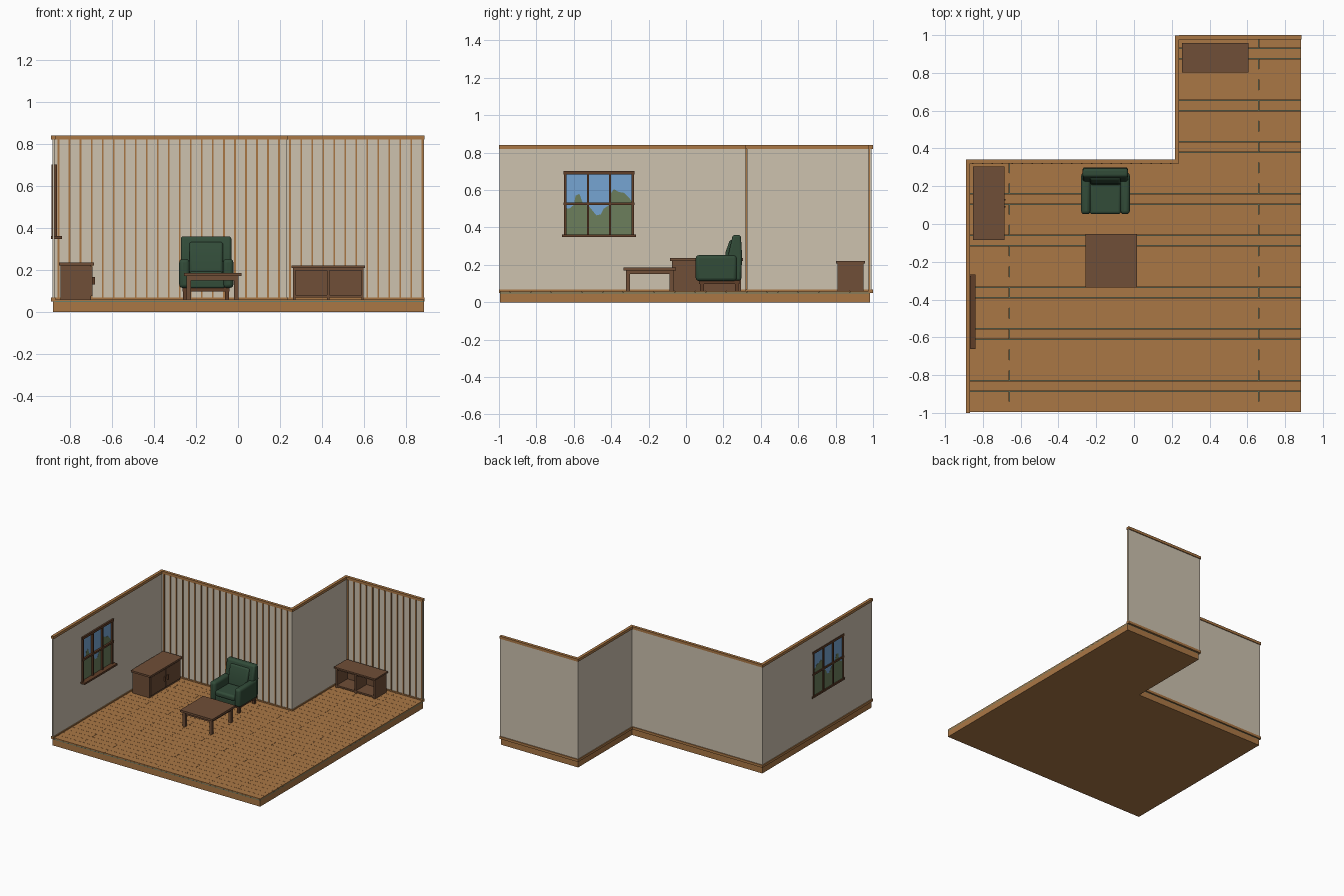
import bpy, bmesh, math
from mathutils import Vector

if "Cube" in bpy.data.objects:
    bpy.data.objects.remove(bpy.data.objects["Cube"])


def mat(name, r, g, b):
    lin = [((c / 255 + 0.055) / 1.055) ** 2.4 for c in (r, g, b)]
    m = bpy.data.materials.new(name)
    m.diffuse_color = (*lin, 1)
    m.use_nodes = True
    m.node_tree.nodes["Principled BSDF"].inputs["Base Color"].default_value = m.diffuse_color
    return m


WALL = mat("cream plaster", 205, 194, 175)
OAK = mat("oak wood", 170, 119, 69)
WALNUT = mat("walnut wood", 112, 78, 55)
FRAME = mat("dark frame wood", 96, 62, 40)
GREEN = mat("green fabric", 50, 76, 57)
SKY = mat("sky blue", 118, 165, 210)
TREE = mat("tree green", 108, 126, 92)
UNDER = mat("grey green underlay", 104, 128, 108)


def finish(name, bm, m, bevel=0, segs=3):
    bmesh.ops.recalc_face_normals(bm, faces=bm.faces)
    me = bpy.data.meshes.new(name)
    bm.to_mesh(me)
    bm.free()
    me.materials.append(m)
    ob = bpy.data.objects.new(name, me)
    bpy.context.collection.objects.link(ob)
    if bevel:
        mod = ob.modifiers.new("round", 'BEVEL')
        mod.width, mod.segments = bevel, segs
        bpy.context.view_layer.objects.active = ob
        ob.select_set(True)
        bpy.ops.object.shade_smooth_by_angle(angle=math.radians(40))
        ob.select_set(False)
    return ob


def boxes(name, m, *bounds, bevel=0):
    """One object from boxes given as (x0, x1, y0, y1, z0, z1)."""
    bm = bmesh.new()
    for x0, x1, y0, y1, z0, z1 in bounds:
        vs = bmesh.ops.create_cube(bm, size=1)["verts"]
        for v in vs:
            v.co = Vector(((x0 + x1) / 2 + v.co.x * (x1 - x0),
                           (y0 + y1) / 2 + v.co.y * (y1 - y0),
                           (z0 + z1) / 2 + v.co.z * (z1 - z0)))
    return finish(name, bm, m, bevel)


def prism(name, m, pts, axis, a, b, bevel=0):
    """Outline extruded along x (points are y, z) or z (points are x, y)."""
    bm = bmesh.new()
    d = Vector((b - a, 0, 0)) if axis == 'x' else Vector((0, 0, b - a))
    f = bm.faces.new([bm.verts.new((a, *p) if axis == 'x' else (*p, a)) for p in pts])
    ext = bmesh.ops.extrude_face_region(bm, geom=[f])["geom"]
    for v in ext:
        if isinstance(v, bmesh.types.BMVert):
            v.co += d
    return finish(name, bm, m, bevel)


# L-shaped floor slab and underlay
ell = [(-.88, -.995), (.885, -.995), (.885, .985), (.228, .985), (.228, .33), (-.88, .33)]
prism("floor_slab", OAK, ell, 'z', 0, .046)
prism("floor_underlay", UNDER, ell, 'z', .046, .051)

# Staggered floorboards
planks, row, g = [], .055, .0006
for i in range(36):
    y0 = -.995 + i * row
    left = -.872 if y0 < .29 else .228
    cuts = [-.88 + .44 * k + .22 * (i % 2) for k in range(5)]
    xs = [left] + [c for c in cuts if left + .03 < c < .86] + [.885]
    for a, b in zip(xs, xs[1:]):
        planks.append((a + g, b - (g if b < .88 else 0), y0 + g, min(y0 + row, .985) - g, .051, .06))
boxes("floorboards", OAK, *planks)

# Walls, with a window opening in the left one
T = .005
wy0, wy1, wz0, wz1 = -.645, -.285, .36, .69
lx, by, cx, ey = -.879, .33, .228, .988
boxes("left_wall", WALL,
      (lx - T, lx + T, -.997, wy0, .055, .83), (lx - T, lx + T, wy1, by + T, .055, .83),
      (lx - T, lx + T, wy0, wy1, .055, wz0), (lx - T, lx + T, wy0, wy1, wz1, .83))
boxes("middle_wall", WALL, (lx + T, cx + T, by - T, by + T, .055, .83))
boxes("side_wall", WALL, (cx - T, cx + T, by + T, ey + T, .055, .83))
boxes("back_wall", WALL, (cx + T, .885, ey - T, ey + T, .055, .83))

# Trim along the bottom and top of the walls
W = .011
for name, z0, z1 in (("base_trim", .05, .069), ("top_trim", .82, .84)):
    boxes(name, OAK, (lx - W, lx + W, -1, by + W, z0, z1),
          (lx + W, cx + W, by - W, by + W, z0, z1),
          (cx - W, cx + W, by + W, ey + W, z0, z1),
          (cx + W, .887, ey - W, 1, z0, z1))

# Vertical battens on the two walls that face the front
bat = []
for k in range(-11, 23):
    x = -.277 + .0525 * k
    y = by if x < cx else ey
    bat.append((x - .004, x + .004, y - T - .007, y - T, .069, .82))
boxes("wall_battens", OAK, *bat)

# Window panes, trees, bars and sill
boxes("window_sky", SKY, (lx - .002, lx + .002, wy0, wy1, wz0, wz1))
prism("window_trees", TREE,
      [(wy0, wz0), (wy1, wz0), (wy1, .53), (-.305, .56), (-.33, .585), (-.36, .59), (-.385, .605),
       (-.40, .585), (-.41, .52), (-.44, .50), (-.455, .47), (-.48, .465), (-.50, .49),
       (-.52, .515), (-.55, .525), (-.57, .58), (-.59, .57), (-.60, .52), (-.625, .50), (wy0, .505)],
      'x', lx - .003, lx + .003)
fx = (lx - .009, lx + .017)
b = .006
boxes("window_frame", FRAME,
      *[(*fx, y - b, y + b, wz0, wz1) for y in (wy0, -.524, -.406, wy1)],
      (*fx, wy0 - .01, wy1 + .01, wz1 - b, wz1 + .012),
      (*fx, wy0 - .01, wy1 + .01, .519, .533))
boxes("window_sill", FRAME, (lx - .011, -.838, -.663, -.267, .348, .362))

# Sideboard by the left wall: plinth, body, top, doors, handles
boxes("sideboard_body", WALNUT, (-.845, -.70, -.075, .295, .06, .222))
boxes("sideboard_top", WALNUT, (-.852, -.685, -.085, .305, .222, .236))
boxes("sideboard_doors", WALNUT, (-.70, -.692, -.068, .107, .075, .215),
      (-.70, -.692, .113, .288, .075, .215))
boxes("sideboard_handles", FRAME, (-.692, -.68, .088, .096, .13, .165),
      (-.692, -.68, .124, .132, .13, .165))

# Low open cabinet by the back wall
boxes("cabinet_top", WALNUT, (.255, .605, .802, .957, .208, .22))
boxes("cabinet_shell", WALNUT,
      *[(x, x + .011, .81, .95, .06, .208) for x in (.262, .4245, .587)],
      (.273, .587, .81, .95, .068, .08), (.273, .587, .94, .95, .08, .208),
      (.273, .587, .81, .94, .198, .208))

# Coffee table
boxes("table_top", WALNUT, (-.258, .016, -.335, -.053, .17, .186))
tx, ty = (-.245, -.019), (-.322, -.088)
boxes("table_legs", WALNUT, *[(x, x + .022, y, y + .022, .06, .17) for x in tx for y in ty])
boxes("table_apron", WALNUT,
      *[(-.223, -.019, y + .006, y + .016, .15, .17) for y in ty],
      *[(x + .006, x + .016, -.30, -.088, .15, .17) for x in tx])

# Armchair
boxes("chair_base_rail", FRAME, (-.265, -.04, .07, .285, .098, .116))
boxes("chair_legs", FRAME, *[(x, x + .02, y, y + .02, .06, .1)
                             for x in (-.262, -.063) for y in (.075, .262)])
boxes("chair_seat_base", GREEN, (-.24, -.063, .06, .26, .114, .152), bevel=.008)
boxes("chair_seat_cushion", GREEN, (-.234, -.069, .052, .235, .15, .192), bevel=.014)
for name, x in (("left_arm", -.28), ("right_arm", -.071)):
    boxes("chair_" + name, GREEN, (x, x + .049, .052, .272, .114, .252), bevel=.017)
prism("chair_back", GREEN, [(.24, .116), (.225, .25), (.25, .36), (.293, .36), (.30, .25), (.295, .116)],
      'x', -.272, -.032, bevel=.012)
prism("chair_back_cushion", GREEN, [(.205, .185), (.212, .27), (.235, .335), (.262, .33), (.25, .185)],
      'x', -.232, -.071, bevel=.012)
